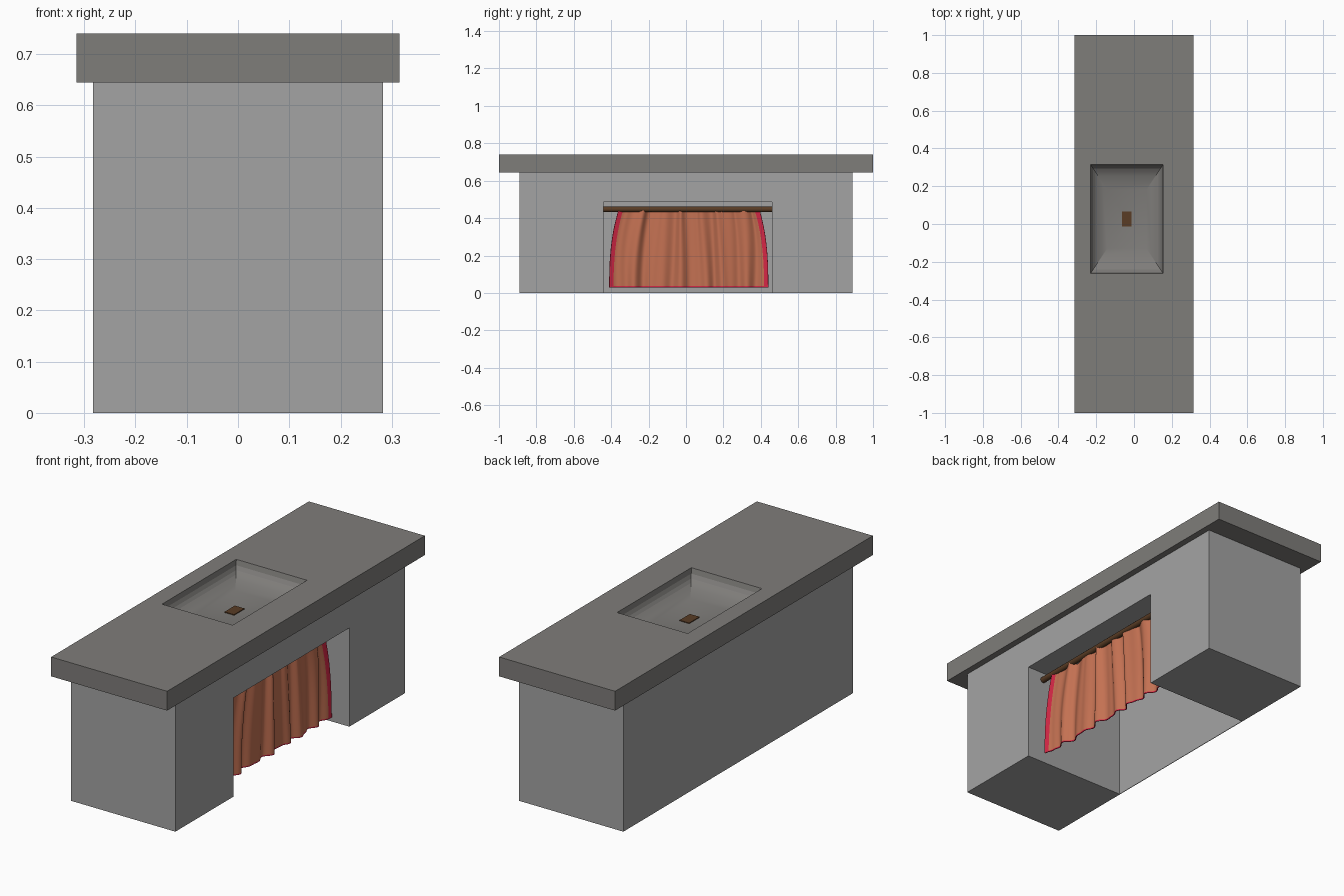
import bpy, bmesh, math

if "Cube" in bpy.data.objects:
    bpy.data.objects.remove(bpy.data.objects["Cube"])

def material(name, rgb):
    m = bpy.data.materials.new(name)
    m.diffuse_color = (*rgb, 1)
    m.use_nodes = True
    m.node_tree.nodes["Principled BSDF"].inputs["Base Color"].default_value = m.diffuse_color
    return m

STONE = material("light stone", (0.37, 0.37, 0.37))
SLAB = material("dark stone", (0.212, 0.205, 0.195))
WOOD = material("dark wood", (0.10, 0.045, 0.018))
CLOTH = material("orange cloth", (0.55, 0.165, 0.085))
TRIM = material("red trim", (0.66, 0.02, 0.06))

def add_mesh(name, verts, faces, *mats):
    me = bpy.data.meshes.new(name)
    me.from_pydata(verts, [], faces)
    for m in mats:
        me.materials.append(m)
    ob = bpy.data.objects.new(name, me)
    bpy.context.collection.objects.link(ob)
    return ob

def loft(name, rings, mat):
    """Closed solid through rectangular rings (x0, x1, y0, y1, z)."""
    verts, faces = [], [(3, 2, 1, 0)]
    for x0, x1, y0, y1, z in rings:
        verts += [(x0, y0, z), (x1, y0, z), (x1, y1, z), (x0, y1, z)]
    for r in range(len(rings) - 1):
        for i in range(4):
            a, b = r * 4 + i, r * 4 + (i + 1) % 4
            faces.append((a, b, b + 4, a + 4))
    n = len(verts)
    faces.append((n - 4, n - 3, n - 2, n - 1))
    return add_mesh(name, verts, faces, mat)

def box(name, x0, x1, y0, y1, z0, z1, mat):
    return loft(name, [(x0, x1, y0, y1, z0), (x0, x1, y0, y1, z1)], mat)

def activate(ob):
    bpy.ops.object.select_all(action='DESELECT')
    ob.select_set(True)
    bpy.context.view_layer.objects.active = ob

# Base block with an alcove open to the right side and the floor
base = box("base", -0.283, 0.283, -0.89, 0.89, 0, 0.645, STONE)
cutter = box("alcove_cutter", -0.280, 0.4, -0.44, 0.46, -0.1, 0.485, STONE)
cutter.hide_render = True
mod = base.modifiers.new("alcove", 'BOOLEAN')
mod.operation, mod.solver, mod.object = 'DIFFERENCE', 'EXACT', cutter
activate(base)
bpy.ops.object.modifier_apply(modifier="alcove")
bpy.data.objects.remove(cutter)

# Countertop with sunken basin
CX, CY, HX, HY = -0.038, 0.027, 0.192, 0.288
rings = [(-0.315, 0.315, -1, 1, 0.645), (-0.315, 0.315, -1, 1, 0.74)]
for s, z in [(1, 0.74), (0.975, 0.715), (0.93, 0.698), (0.87, 0.686), (0.79, 0.677),
             (0.68, 0.669), (0.54, 0.661), (0.36, 0.654), (0.13, 0.648)]:
    rings.append((CX - HX * s, CX + HX * s, CY - HY * s, CY + HY * s, z))
top = loft("countertop", rings, SLAB)
activate(top)
bpy.ops.object.shade_smooth_by_angle(angle=math.radians(15))

# Drain plate
box("drain", CX - 0.026, CX + 0.026, CY - 0.04, CY + 0.04, 0.646, 0.652, WOOD)

# Curtain rod
bpy.ops.mesh.primitive_cylinder_add(vertices=12, radius=0.015, depth=0.90,
                                    location=(0.193, 0.01, 0.447),
                                    rotation=(math.pi / 2, 0, 0))
rod = bpy.context.object
rod.name = "curtain_rod"
rod.data.materials.append(WOOD)
bpy.ops.object.shade_smooth_by_angle(angle=math.radians(40))

# Curtain: gathered at the top, flaring toward the hem, red border
us = [0, 0.025] + [0.025 + 0.95 * i / 110 for i in range(1, 111)] + [1]
vs = [0, 0.015] + [0.015 + 0.985 * i / 16 for i in range(1, 17)]
verts, faces = [], []
for v in vs:
    flare = 1 - v ** 2.6
    left, right = -0.362 - 0.048 * flare, 0.395 + 0.045 * flare
    for u in us:
        p = u + 0.012 * math.sin(9 * u + 2 * v)
        fold = (0.011 * math.sin(2 * math.pi * 7 * p + 0.8)
                + 0.006 * math.sin(2 * math.pi * 11.3 * p + 2)
                + 0.004 * math.sin(2 * math.pi * 3.1 * p))
        y = left + (right - left) * u + 0.006 * math.sin(2 * math.pi * 8 * u) * v
        z = 0.03 + 0.408 * v + 0.005 * v ** 6 * math.sin(2 * math.pi * 8 * u)
        verts.append((0.193 + fold * (1 - 0.25 * v), y, z))
n = len(us)
for r in range(len(vs) - 1):
    for c in range(n - 1):
        a = r * n + c
        faces.append((a, a + 1, a + n + 1, a + n))
curtain = add_mesh("curtain", verts, faces, CLOTH, TRIM)
for i, f in enumerate(curtain.data.polygons):
    r, c = divmod(i, n - 1)
    f.material_index = int(r == 0 or c in (0, n - 2))
sol = curtain.modifiers.new("thickness", 'SOLIDIFY')
sol.thickness, sol.offset = 0.004, 0
activate(curtain)
bpy.ops.object.modifier_apply(modifier="thickness")
bpy.ops.object.shade_smooth_by_angle(angle=math.radians(50))
